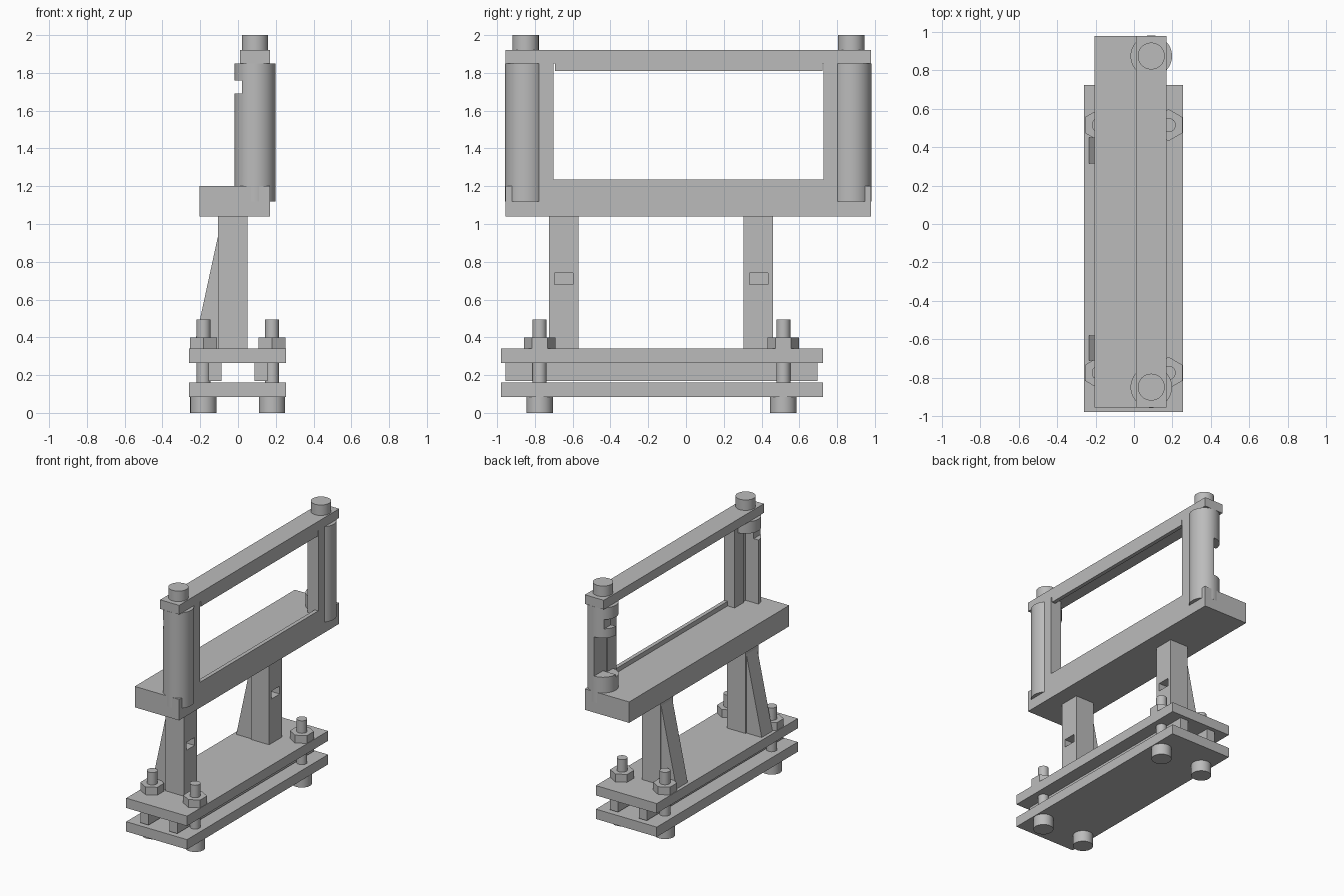
import bpy
import math

cube = bpy.data.objects.get("Cube")
if cube:
    bpy.data.objects.remove(cube, do_unlink=True)

# One plain metal colour
grey = bpy.data.materials.new("plain grey")
grey.use_nodes = True
COLOUR = (0.5, 0.5, 0.5, 1)
grey.diffuse_color = COLOUR
grey.node_tree.nodes["Principled BSDF"].inputs["Base Color"].default_value = COLOUR

MID = 0.0125     # centre of the upper frame along y
PIN_X = 0.09     # shared axis of the tubes and pins


def finish(obj, name):
    obj.name = name
    obj.data.materials.append(grey)
    return obj


def box(name, x, y, z):
    """Box from (low, high) pairs."""
    bpy.ops.mesh.primitive_cube_add(size=1, location=[sum(p) / 2 for p in (x, y, z)])
    obj = bpy.context.object
    obj.scale = [p[1] - p[0] for p in (x, y, z)]
    bpy.ops.object.transform_apply(location=False, rotation=False, scale=True)
    return finish(obj, name)


def cylinder(name, radius, x, y, z, sides=48):
    bpy.ops.mesh.primitive_cylinder_add(
        vertices=sides, radius=radius, depth=z[1] - z[0], location=(x, y, sum(z) / 2))
    obj = finish(bpy.context.object, name)
    if sides > 6:
        bpy.ops.object.shade_smooth_by_angle(angle=math.radians(30))
    return obj


def cut(obj, x, y, z):
    """Subtract a box and discard the cutter."""
    cutter = box("cutter", x, y, z)
    cutter.hide_render = True
    mod = obj.modifiers.new("cut", "BOOLEAN")
    mod.operation, mod.solver, mod.object = "DIFFERENCE", "EXACT", cutter
    bpy.context.view_layer.objects.active = obj
    bpy.ops.object.modifier_apply(modifier=mod.name)
    bpy.data.objects.remove(cutter, do_unlink=True)


def wedge(name, profile, y):
    """Extrude an x-z profile along y."""
    n = len(profile)
    verts = [(px, py, pz) for py in y for px, pz in profile]
    faces = [tuple(range(n)), tuple(reversed(range(n, 2 * n)))]
    faces += [(i, i + n, (i + 1) % n + n, (i + 1) % n) for i in range(n)]
    mesh = bpy.data.meshes.new(name)
    mesh.from_pydata(verts, [], faces)
    obj = bpy.data.objects.new(name, mesh)
    bpy.context.collection.objects.link(obj)
    return finish(obj, name)


# Clamping base: two plates and a pair of rails
box("lower_plate", (-0.26, 0.255), (-0.98, 0.725), (0.085, 0.16))
box("upper_plate", (-0.26, 0.255), (-0.98, 0.725), (0.265, 0.34))
for side, x in (("right", (-0.155, -0.088)), ("left", (0.088, 0.155))):
    box(side + "_rail", x, (-0.955, 0.695), (0.17, 0.265))

# Bolts with round heads and hex nuts
for end, y in (("front", -0.775), ("back", 0.515)):
    for side, x in (("right", -0.183), ("left", 0.18)):
        label = end + "_" + side
        cylinder(label + "_bolt_head", 0.07, x, y, (0, 0.085))
        cylinder(label + "_bolt_shaft", 0.037, x, y, (0.08, 0.495))
        cylinder(label + "_nut", 0.083, x, y, (0.34, 0.40), 6)

# Posts with pockets and sloping gussets
for end, y in (("front", -0.725), ("back", 0.305)):
    post = box(end + "_post", (-0.105, 0.05), (y, y + 0.155), (0.34, 1.04))
    cut(post, (-0.2, 0.1), (y + 0.03, y + 0.128), (0.68, 0.74))
    inset = 0.01 if end == "back" else 0.015
    wedge(end + "_gusset", [(-0.235, 0.34), (-0.105, 0.34), (-0.105, 0.94)],
          (y + inset, y + 0.145))

# Table and upper frame
box("table", (-0.205, 0.17), (-0.955, 0.98), (1.04, 1.2))
box("top_bar", (0.01, 0.17), (-0.955, 0.98), (1.85, 1.92))
box("bottom_lip", (0.14, 0.17), (-0.71, 0.735), (1.2, 1.235))
box("top_lip", (0.14, 0.17), (-0.693, 0.723), (1.81, 1.85))

# End tubes with pins and frame panels
for end, s in (("front", -1), ("back", 1)):
    y = MID + s * 0.862
    cylinder(end + "_pin", 0.07, PIN_X, y, (1.84, 2.0))
    inner = sorted((MID + s * 0.715, y - s * 0.04))
    box(end + "_panel", (0.08, 0.17), inner, (1.2, 1.85))
    tube = cylinder(end + "_tube", 0.108, PIN_X, y, (1.12, 1.85))
    cut(tube, (-0.1, 0.022), (y - 0.2, y + 0.2), (1.69, 1.76))
    if end == "front":
        cut(tube, (-0.1, PIN_X), (y, y + 0.2), (1.2, 1.76))
    else:
        cut(tube, (-0.1, PIN_X), (y - 0.2, y + 0.2), (1.32, 1.62))
        cut(tube, (-0.1, PIN_X), (y - 0.2, y), (1.3, 1.76))
